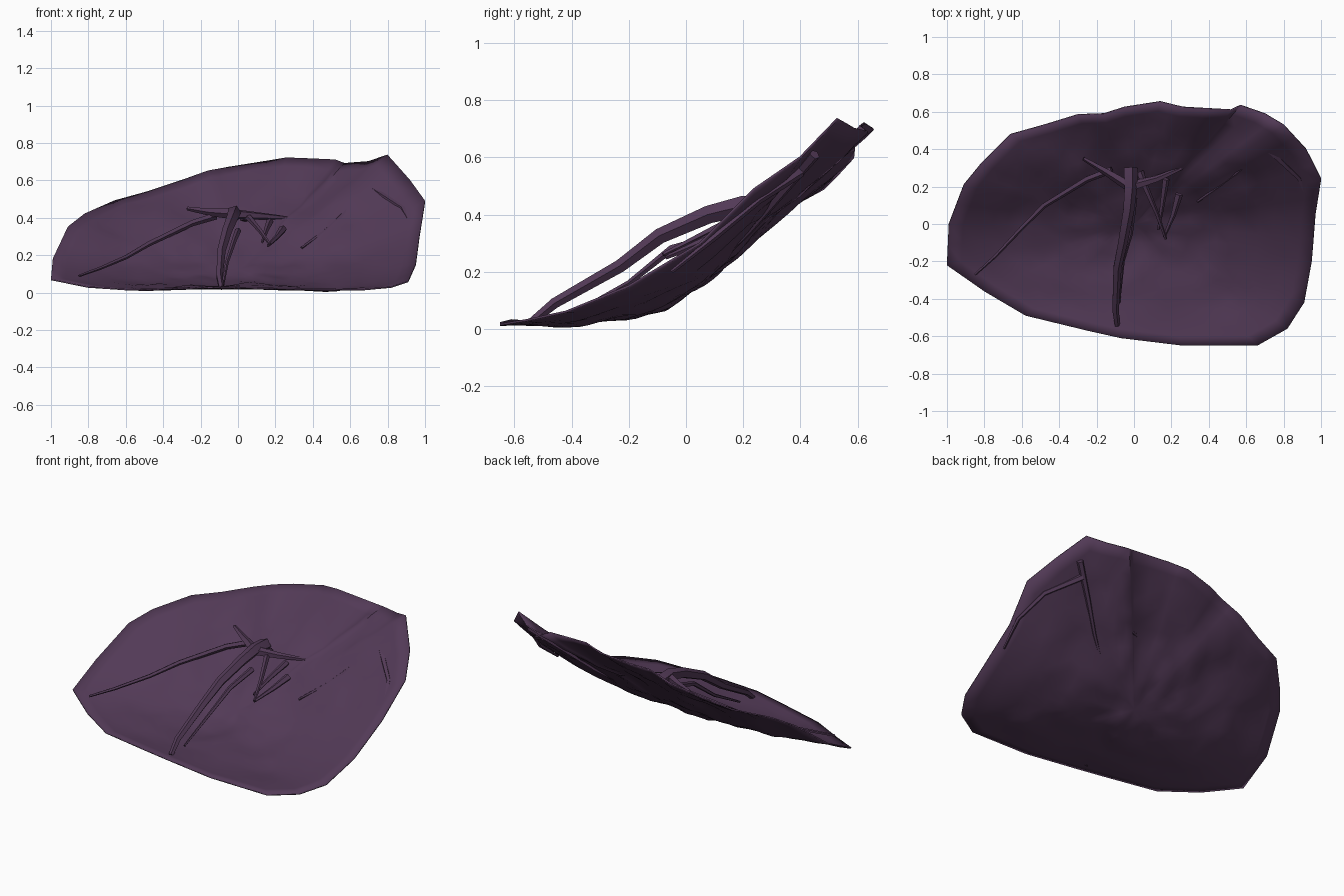
import bpy, bmesh, math
from mathutils import Vector, noise

if "Cube" in bpy.data.objects:
    bpy.data.objects.remove(bpy.data.objects["Cube"])

mat = bpy.data.materials.new("dark plum membrane")
mat.diffuse_color = (0.085, 0.042, 0.094, 1)
mat.use_nodes = True
mat.node_tree.nodes["Principled BSDF"].inputs["Base Color"].default_value = mat.diffuse_color

# outline of the sheet, counter-clockwise from the right: x, y, z
RIM = [(1, .24, .49), (.92, .40, .60), (.80, .53, .735), (.70, .59, .70), (.57, .635, .69),
       (.52, .61, .71), (.26, .625, .72), (.14, .655, .70), (-.05, .625, .67), (-.16, .59, .65),
       (-.30, .585, .60), (-.48, .53, .54), (-.66, .48, .49), (-.82, .32, .42), (-.91, .21, .35),
       (-.99, 0, .18), (-1, -.22, .07), (-.80, -.36, .03), (-.58, -.49, .015), (-.25, -.57, .025),
       (-.07, -.61, .03), (.26, -.65, .02), (.66, -.65, .015), (.82, -.56, .03), (.91, -.42, .06),
       (.95, -.20, .15), (.97, .05, .30)]
# height along the middle of the sheet: y, z
PROFILE = [(-.7, .02), (-.4, .015), (-.2, .045), (-.06, .085), (.05, .15), (.14, .23),
           (.25, .34), (.35, .44), (.47, .53), (.6, .65), (.7, .73)]


def profile(y):
    for (y0, z0), (y1, z1) in zip(PROFILE, PROFILE[1:]):
        if y <= y1:
            return z0 + (z1 - z0) * (y - y0) / (y1 - y0)
    return PROFILE[-1][1]


def finish(bm, name, angle):
    bmesh.ops.recalc_face_normals(bm, faces=bm.faces)
    me = bpy.data.meshes.new(name)
    bm.to_mesh(me)
    bm.free()
    me.materials.append(mat)
    ob = bpy.data.objects.new(name, me)
    bpy.context.collection.objects.link(ob)
    bpy.context.view_layer.objects.active = ob
    ob.select_set(True)
    bpy.ops.object.shade_smooth_by_angle(angle=math.radians(angle))
    ob.select_set(False)
    return ob


# crumpled sheet: rings that shrink from the rim to the middle
def build_sheet():
    rim = []
    for i, p in enumerate(RIM):
        a, b = Vector(p), Vector(RIM[(i + 1) % len(RIM)])
        rim += [a, (a + b) / 2]
    n, rings = len(rim), 13
    bm = bmesh.new()

    def crumple(x, y, t):
        q = Vector((x * 4, y * 4, 3.1))
        h = .032 * noise.noise(q) + .02 * noise.noise(q * 2.3)
        h *= .35 + .65 * min(1, max(0, (y + .5) / .6))
        return h * (1 - t ** 6)

    rows = []
    for k in range(1, rings + 1):
        t = k / rings
        row = []
        for r in rim:
            x, y = r.x * t, r.y * t
            z = profile(y) + t ** 2 * (r.z - profile(r.y)) + crumple(x, y, t)
            row.append(bm.verts.new((x, y, max(z, .006))))
        rows.append(row)
    mid = bm.verts.new((0, 0, profile(0) + crumple(0, 0, 0)))
    for i in range(n):
        j = (i + 1) % n
        bm.faces.new((mid, rows[0][i], rows[0][j]))
        for a, b in zip(rows, rows[1:]):
            bm.faces.new((a[i], b[i], b[j], a[j]))
    bmesh.ops.triangulate(bm, faces=bm.faces)
    if sum(f.normal.z for f in bm.faces) < 0:
        bmesh.ops.reverse_faces(bm, faces=bm.faces)
    ob = finish(bm, "crumpled_sheet", 50)
    sol = ob.modifiers.new("thin", "SOLIDIFY")
    sol.thickness = .008
    sol.offset = 0


# pinched strand: five-sided tapered tube along a path
def strand(name, path, radius):
    bm = bmesh.new()
    pts = [Vector(p) for p in path]
    last = len(pts) - 1
    rings = []
    for i, p in enumerate(pts):
        d = (pts[min(i + 1, last)] - pts[max(i - 1, 0)]).normalized()
        u = d.cross(Vector((0, 0, 1))).normalized()
        v = u.cross(d)
        r = radius * (.35 + .65 * i / last)
        rings.append([bm.verts.new(p + r * (u * math.cos(a) + v * math.sin(a)))
                      for a in [k * math.tau / 5 for k in range(5)]])
    for a, b in zip(rings, rings[1:]):
        for k in range(5):
            bm.faces.new((a[k], a[k - 1], b[k - 1], b[k]))
    bm.faces.new(rings[0])
    bm.faces.new(rings[-1])
    finish(bm, name, 50)


build_sheet()

# long raised stalk and the thin strut under it
strand("main_stalk", [(-.09, -.54, .025), (-.10, -.46, .09), (-.09, -.23, .22),
                      (-.06, -.09, .325), (-.03, .08, .40), (-.02, .20, .43), (-.02, .30, .42)], .042)
strand("lower_strut", [(-.08, -.42, .04), (-.06, -.20, .16), (-.02, -.05, .28), (0, .14, .33)], .018)
# short strands right of the stalk
strand("right_strand_a", [(.17, -.08, .26), (.12, .06, .33), (.06, .20, .40), (.03, .28, .40)], .022)
strand("right_strand_b", [(.16, -.07, .25), (.21, .05, .30), (.24, .16, .34)], .022)
strand("right_strand_c", [(.13, -.03, .27), (.15, .10, .33), (.17, .24, .38)], .02)
# gathered folds at the crown
strand("crown_fold_left", [(-.27, .35, .45), (-.15, .28, .43), (-.02, .20, .42)], .03)
strand("crown_fold_right", [(.26, .30, .40), (.12, .24, .41), (-.02, .20, .42)], .028)
# long folds that lie close to the sheet
strand("left_fold", [(-.85, -.27, .09), (-.74, -.17, .13), (-.60, -.02, .19), (-.48, .10, .26),
                     (-.25, .24, .37), (-.12, .29, .41)], .02)
strand("right_fold", [(.34, .12, .24), (.48, .22, .34), (.62, .33, .47), (.78, .45, .61)], .02)
strand("right_edge_fold", [(.93, -.05, .20), (.95, .10, .32), (.88, .25, .45), (.72, .40, .55)], .02)
